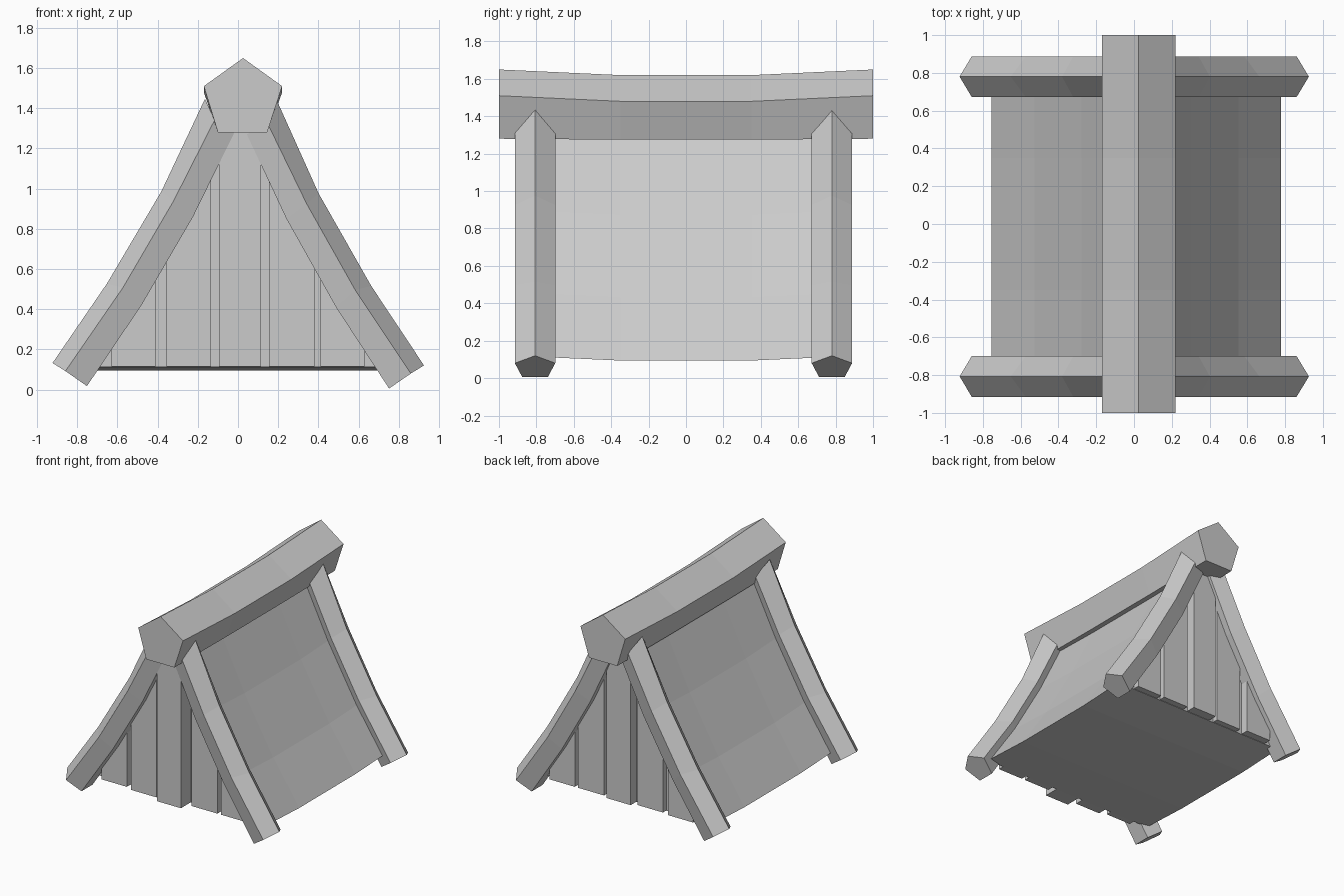
import bpy, bmesh

if "Cube" in bpy.data.objects:
    bpy.data.objects.remove(bpy.data.objects["Cube"])


def loft(name, rings):
    """Closed flat-faced solid through matching rings of points."""
    bm = bmesh.new()
    vs = [[bm.verts.new(p) for p in r] for r in rings]
    n = len(vs[0])
    for a, b in zip(vs, vs[1:]):
        for i in range(n):
            j = (i + 1) % n
            bm.faces.new((a[i], a[j], b[j], b[i]))
    bm.faces.new(vs[0])
    bm.faces.new(vs[-1])
    bmesh.ops.recalc_face_normals(bm, faces=bm.faces)
    me = bpy.data.meshes.new(name)
    bm.to_mesh(me)
    bm.free()
    ob = bpy.data.objects.new(name, me)
    bpy.context.collection.objects.link(ob)
    return ob


# Sagging pentagonal ridge beam (x, z, sag)
ridge = [(0.025, 1.65, 0.03), (0.22, 1.51, 0.03), (0.145, 1.28, 0.005),
         (-0.10, 1.28, 0.005), (-0.17, 1.51, 0.03)]
loft("ridge_beam", [[(x, y, z - (s if abs(y) < 0.9 else 0)) for x, z, s in ridge]
                    for y in (-1, -0.35, 0.35, 1)])

# Four curved pentagonal rafters: outer ridge, side edges, inner edges
outer = [(0.925, 0.12), (0.66, 0.515), (0.395, 0.975), (0.185, 1.435)]
middle = [(0.86, 0.08), (0.58, 0.495), (0.335, 0.925), (0.135, 1.33)]
inner = [(0.752, 0.005), (0.485, 0.41), (0.235, 0.85), (0.035, 1.27)]


def rafter(name, side, yc, shift, lift):
    rings = []
    for o, m, i in zip(outer, middle, inner):
        ring = []
        for (x, z), dy in ((o, 0), (m, 0.108), (i, 0.068), (i, -0.068), (m, -0.108)):
            ring.append((side * x + shift * (z / 1.4), yc + dy, z + lift))
        rings.append(ring)
    loft(name, rings)


for end, yc in (("front", -0.807), ("back", 0.78)):
    rafter(end + "_right_rafter", 1, yc, 0.01, 0)
    rafter(end + "_left_rafter", -1, yc, 0.02, 0.012)

# Tent-shaped body with concave roof slopes and a slight sag
half = [(0.767, 0.112), (0.54, 0.45), (0.29, 0.89), (0.07, 1.34)]
profile = [(x + 0.012, z) for x, z in half] + [(0.012 - x, z) for x, z in half[::-1]]
loft("roof_body", [[(x, y, z - (0.018 if abs(y) < 0.6 else 0)) for x, z in profile]
                   for y in (-0.75, -0.35, 0.35, 0.75)])


def slope_height(x):
    """Height of the rafter underside above a given x."""
    x = abs(x)
    for (x0, z0), (x1, z1) in zip(inner, inner[1:]):
        if x1 <= x <= x0:
            return z0 + (z1 - z0) * (x0 - x) / (x0 - x1)
    return inner[-1][1]


# Vertical gable planks at both ends: left x, right x, front depth, back depth
planks = [(-0.63, -0.41, 0.80, 0.81), (-0.355, -0.135, 0.825, 0.795),
          (-0.095, 0.115, 0.875, 0.825), (0.155, 0.38, 0.80, 0.80),
          (0.41, 0.63, 0.80, 0.80)]
for k, (xa, xb, df, db) in enumerate(planks):
    za, zb = slope_height(xa) + 0.02, slope_height(xb) + 0.02
    if k == 2:
        za = zb = 1.28
    outline = [(xa, 0.115), (xb, 0.115), (xb, zb), (xa, za)]
    for end, s, d in (("front", -1, df), ("back", 1, db)):
        loft(f"{end}_plank_{k + 1}", [[(x, s * y, z) for x, z in outline]
                                      for y in (0.74, d)])
